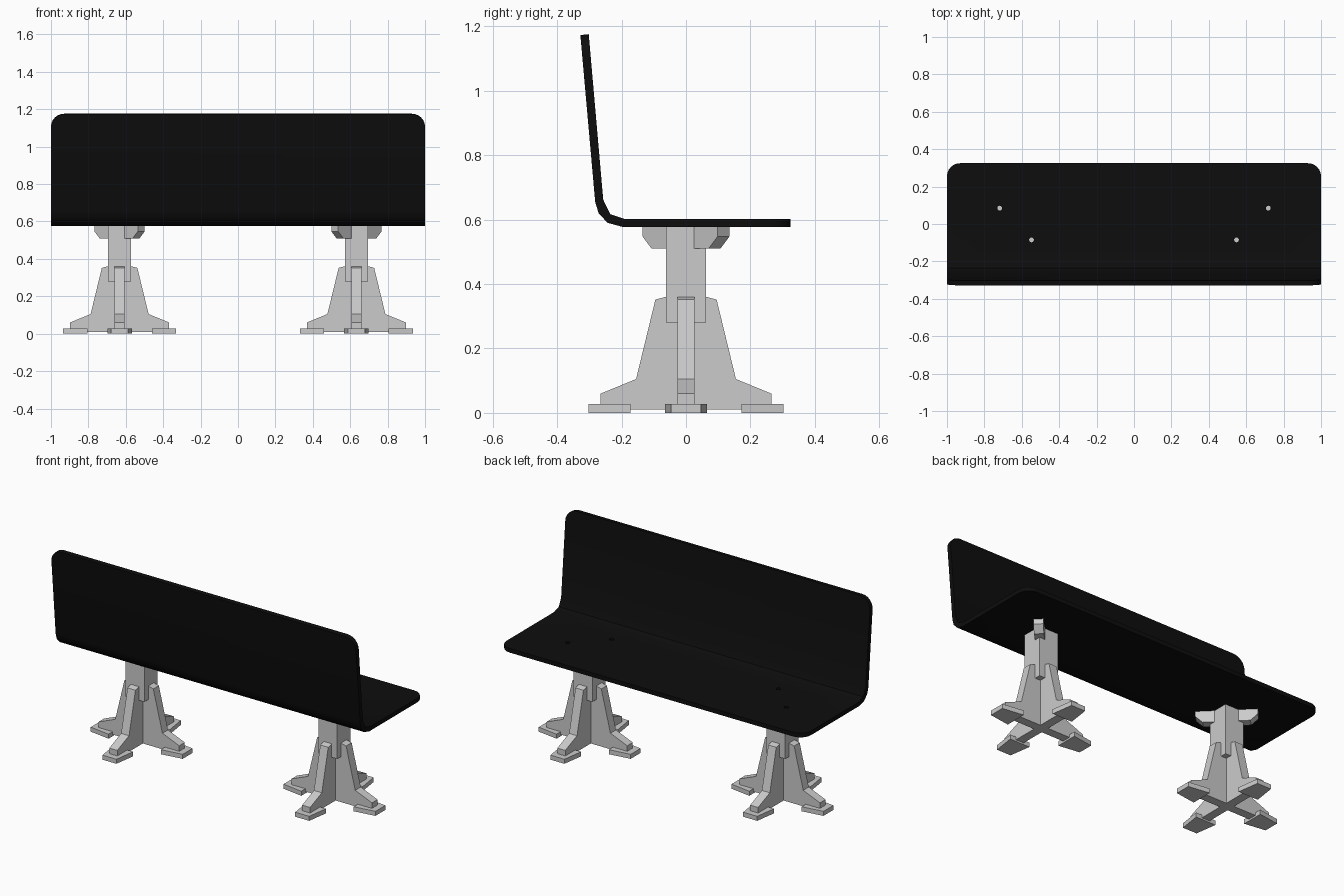
import bpy, bmesh, math
from mathutils import Matrix, Vector

if "Cube" in bpy.data.objects:
    bpy.data.objects.remove(bpy.data.objects["Cube"])


def material(name, v):
    m = bpy.data.materials.new(name)
    m.diffuse_color = (v, v, v, 1)
    m.use_nodes = True
    m.node_tree.nodes["Principled BSDF"].inputs["Base Color"].default_value = m.diffuse_color
    return m


BLACK = material("black shell", 0.004)
GREY = material("light grey metal", 0.6)
PED_X = 0.633


def make_object(name, bm, mat):
    bmesh.ops.recalc_face_normals(bm, faces=bm.faces)
    me = bpy.data.meshes.new(name)
    bm.to_mesh(me)
    bm.free()
    me.materials.append(mat)
    ob = bpy.data.objects.new(name, me)
    bpy.context.collection.objects.link(ob)
    return ob


def prism(bm, points, direction, matrix=Matrix()):
    """Extrude a flat outline along a direction, then place it."""
    vs = [bm.verts.new(p) for p in points]
    face = bm.faces.new(vs)
    ext = bmesh.ops.extrude_face_region(bm, geom=[face])["geom"]
    top = [g for g in ext if isinstance(g, bmesh.types.BMVert)]
    bmesh.ops.translate(bm, verts=top, vec=Vector(direction))
    bmesh.ops.transform(bm, matrix=matrix, verts=vs + top)


# Seat and backrest: one bent sheet with rounded free corners
profile = [(0.325, 0.577), (-0.195, 0.577), (-0.243, 0.590), (-0.271, 0.619),
           (-0.282, 0.655), (-0.328, 1.173), (-0.302, 1.176), (-0.257, 0.662),
           (-0.235, 0.617), (-0.190, 0.602), (0.325, 0.602)]
bm = bmesh.new()
prism(bm, [(-1, y, z) for y, z in profile], (2, 0, 0))
corners = []
for e in bm.edges:
    a, b = (v.co for v in e.verts)
    if abs(a.x - b.x) < 1e-5:
        if min(a.y, b.y) > 0.3 or min(a.z, b.z) > 1.1:
            corners.append(e)
bmesh.ops.bevel(bm, geom=corners, offset=0.07, segments=6, profile=0.5, affect='EDGES')
seat = make_object("seat_and_backrest", bm, BLACK)

# Screw holes through the seat
bm = bmesh.new()
for side in (-1, 1):
    for s in (-1, 1):
        pos = Vector((side * (PED_X + s * 0.085), s * 0.085, 0.59))
        bmesh.ops.create_cone(bm, cap_ends=True, segments=12, radius1=0.013,
                              radius2=0.013, depth=0.1,
                              matrix=Matrix.Translation(pos))
cutter = make_object("hole_cutter", bm, BLACK)
cutter.hide_render = True
mod = seat.modifiers.new("holes", 'BOOLEAN')
mod.operation = 'DIFFERENCE'
mod.solver = 'EXACT'
mod.object = cutter
bpy.context.view_layer.objects.active = seat
seat.select_set(True)
bpy.ops.object.modifier_apply(modifier=mod.name)
bpy.data.objects.remove(cutter)
bpy.ops.object.shade_smooth_by_angle(angle=math.radians(35))

# Pedestal outlines, drawn outwards along x
W = 0.026
fin = [(0, 0.01), (0.265, 0.01), (0.265, 0.06), (0.155, 0.105),
       (0.095, 0.352), (0.06, 0.361), (0, 0.361)]
foot = [(0.172, -0.065), (0.302, -0.046), (0.302, 0.046), (0.172, 0.065)]
arm = [(0, 0.51), (0.125, 0.51), (0.164, 0.547), (0.164, 0.577), (0, 0.577)]

for side, label in ((-1, "left"), (1, "right")):
    place = Matrix.Translation((side * PED_X, 0, 0))

    # Square post
    bm = bmesh.new()
    c = 0.062
    prism(bm, [(-c, -c, 0.28), (c, -c, 0.28), (c, c, 0.28), (-c, c, 0.28)],
          (0, 0, 0.297), place)
    make_object(label + "_post", bm, GREY)

    # Four fins and four tapered feet
    fins, feet = bmesh.new(), bmesh.new()
    for k in range(4):
        m = place @ Matrix.Rotation(k * math.pi / 2, 4, 'Z')
        prism(fins, [(x, -W, z) for x, z in fin], (0, 2 * W, 0), m)
        prism(feet, [(x, y, 0) for x, y in foot], (0, 0, 0.027), m)
    make_object(label + "_fins", fins, GREY)
    make_object(label + "_feet", feet, GREY)

    # Diagonal support arms under the seat
    bm = bmesh.new()
    for k in range(2):
        m = place @ Matrix.Rotation(side * math.pi / 4 + k * math.pi, 4, 'Z')
        prism(bm, [(x, -W, z) for x, z in arm], (0, 2 * W, 0), m)
    make_object(label + "_support_arms", bm, GREY)
